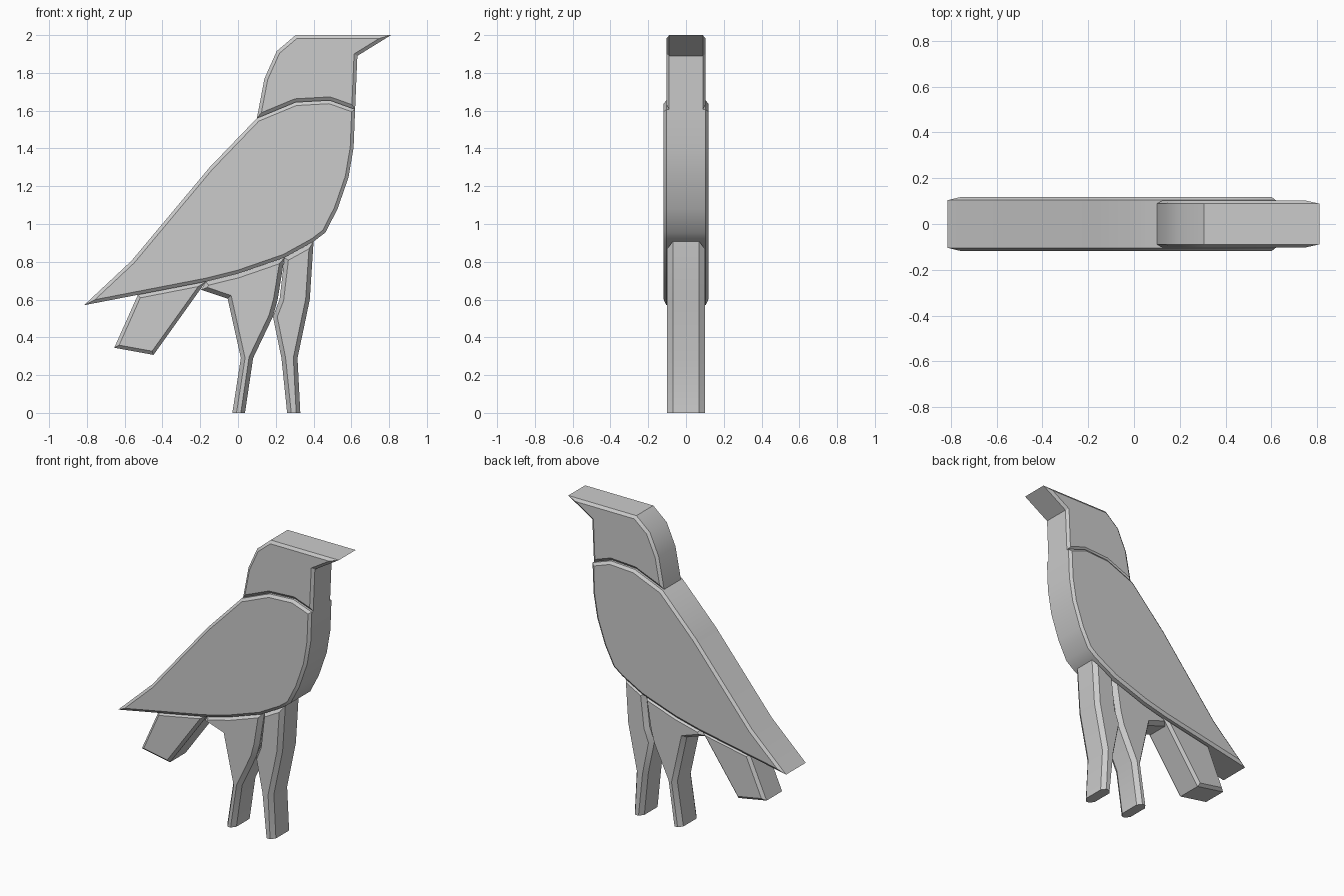
import bpy, bmesh, math
from mathutils import Vector

cube = bpy.data.objects.get("Cube")
if cube:
    bpy.data.objects.remove(cube, do_unlink=True)

grey = bpy.data.materials.new("light grey")
grey.use_nodes = True
colour = (0.6, 0.6, 0.6, 1)
grey.diffuse_color = colour
grey.node_tree.nodes["Principled BSDF"].inputs["Base Color"].default_value = colour


def inset_outline(pts, dist):
    """Mitred inward offset of a clockwise outline; ground points stay down."""
    result = []
    for i, p in enumerate(pts):
        a = (p - pts[i - 1]).normalized()
        b = (pts[(i + 1) % len(pts)] - p).normalized()
        na, nb = Vector((a.y, -a.x)), Vector((b.y, -b.x))
        q = p + (na + nb) * dist / (1 + na.dot(nb))
        if p.y == 0:
            side = na if b.y == 0 or abs(b.y) < 0.01 else nb
            q = Vector((p.x + dist * math.copysign(1, side.x), 0))
        result.append(q)
    return result


def slab(name, outline, half, inset, depth):
    """Flat part with chamfered rims on its front and back."""
    pts = [Vector(p) for p in outline]
    inner = inset_outline(pts, inset)
    layers = [(inner, -half), (pts, depth - half), (pts, half - depth), (inner, half)]
    bm = bmesh.new()
    rings = [[bm.verts.new((p.x, y, p.y)) for p in ring] for ring, y in layers]
    n = len(pts)
    for lo, hi in zip(rings, rings[1:]):
        for i in range(n):
            j = (i + 1) % n
            bm.faces.new((lo[i], lo[j], hi[j], hi[i]))
    bm.faces.new(rings[0])
    bm.faces.new(rings[-1])
    bmesh.ops.recalc_face_normals(bm, faces=bm.faces)
    mesh = bpy.data.meshes.new(name)
    bm.to_mesh(mesh)
    bm.free()
    mesh.materials.append(grey)
    obj = bpy.data.objects.new(name, mesh)
    bpy.context.collection.objects.link(obj)
    bpy.ops.object.select_all(action="DESELECT")
    obj.select_set(True)
    bpy.context.view_layer.objects.active = obj
    bpy.ops.object.shade_smooth_by_angle(angle=math.radians(30))
    return obj


# Seam lines shared by neighbouring parts
neck = [(.10, 1.56), (.305, 1.645), (.485, 1.655), (.62, 1.607)]
belly = [(.40, .907), (.246, .822), (0, .737), (-.17, .695)]

# Head with beak
slab("head", [(.14, 1.77), (.205, 1.915), (.305, 2), (.81, 2), (.632, 1.89)]
     + neck[::-1], .103, .018, .014)

# Body with folded wing
slab("body", neck + [(.612, 1.405), (.585, 1.247), (.527, 1.08), (.463, .955)]
     + belly + [(-.335, .663), (-.815, .57), (-.563, .806), (-.15, 1.30)],
     .118, .018, .014)

# Legs
slab("front_leg", [belly[1], belly[0], (.38, .60), (.315, .29), (.33, 0),
                   (.26, 0), (.23, .29), (.185, .51), (.22, .60)], .10, .022, .03)
slab("rear_leg", [belly[3], belly[2], belly[1], (.21, .60), (.185, .51), (.08, .29),
                  (.037, 0), (-.03, 0), (.015, .29), (-.055, .605), (-.195, .652)],
     .10, .022, .03)

# Tail
slab("tail", [(-.655, .345), (-.53, .625), (-.17, .695), (-.447, .307)], .10, .018, .018)
